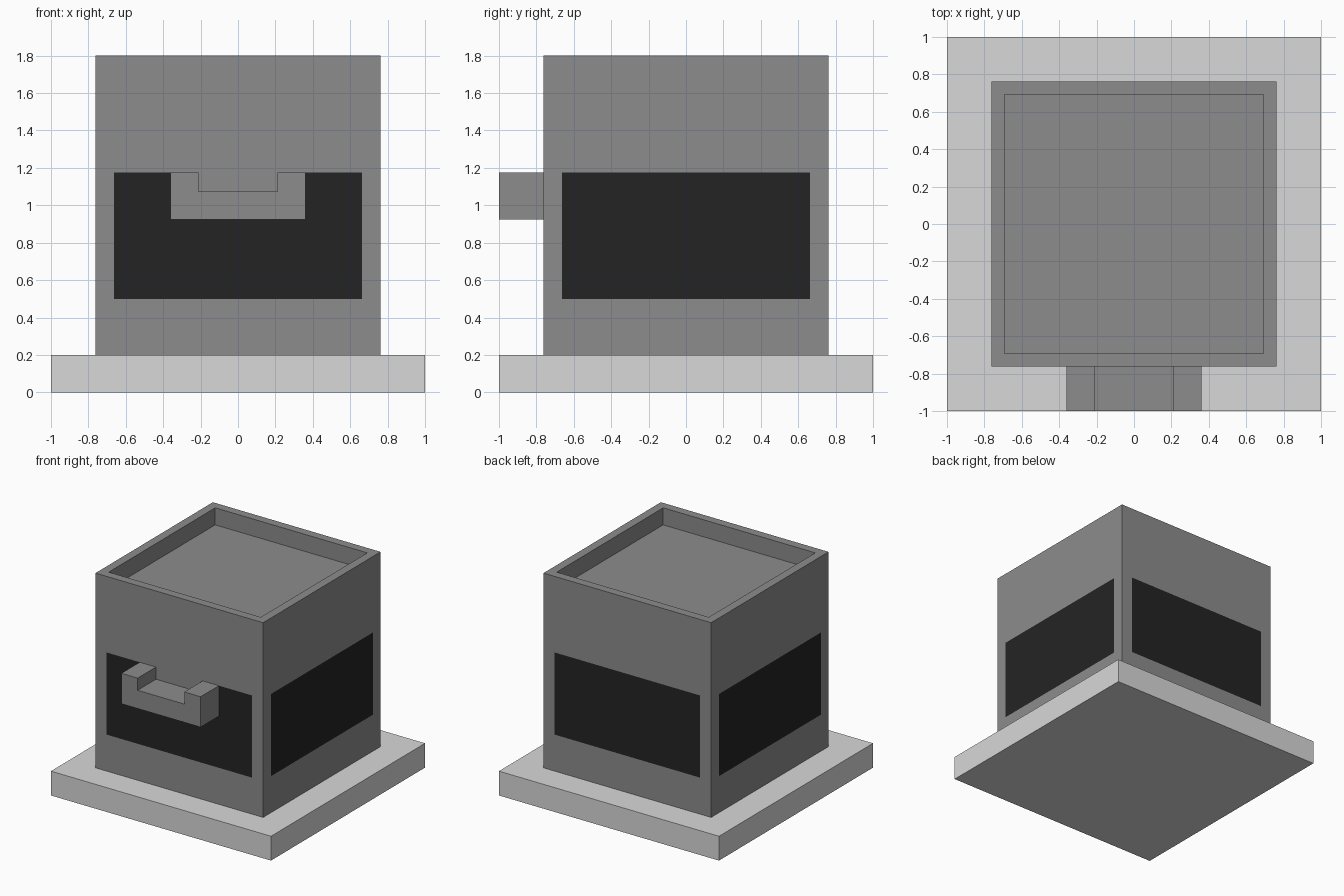
import bpy, bmesh
from mathutils import Vector

if "Cube" in bpy.data.objects:
    bpy.data.objects.remove(bpy.data.objects["Cube"])


def material(name, value):
    m = bpy.data.materials.new(name)
    m.diffuse_color = (value, value, value, 1)
    m.use_nodes = True
    m.node_tree.nodes["Principled BSDF"].inputs["Base Color"].default_value = m.diffuse_color
    return m


light = material("light grey", 0.69)
grey = material("mid grey", 0.265)
dark = material("near black", 0.0175)


def finish(bm, name, mats):
    bmesh.ops.recalc_face_normals(bm, faces=bm.faces[:])
    me = bpy.data.meshes.new(name)
    bm.to_mesh(me)
    bm.free()
    for m in mats:
        me.materials.append(m)
    ob = bpy.data.objects.new(name, me)
    bpy.context.collection.objects.link(ob)
    return ob


def box(size, z0):
    bm = bmesh.new()
    bmesh.ops.create_cube(bm, size=1)
    for v in bm.verts:
        v.co = Vector((v.co.x * size[0], v.co.y * size[1], (v.co.z + 0.5) * size[2] + z0))
    return bm


# Base slab
finish(box((2, 2, 0.2), 0), "base", [light])

# Body with a sunken top
H, P = 0.762, 0.662
bm = box((2 * H, 2 * H, 1.6), 0.2)
bm.normal_update()
top = max(bm.faces, key=lambda f: f.calc_center_median().z)
bmesh.ops.inset_individual(bm, faces=[top], thickness=H - P)
pit = bmesh.ops.extrude_discrete_faces(bm, faces=[top])["faces"][0]
bmesh.ops.translate(bm, verts=pit.verts[:], vec=(0, 0, -0.14))

# Cut the walls so the dark bands can be coloured by rule
cuts = [((s * P, 0, 0), (1, 0, 0)) for s in (-1, 1)]
cuts += [((0, s * P, 0), (0, 1, 0)) for s in (-1, 1)]
cuts += [((s * 0.36, 0, 0), (1, 0, 0)) for s in (-1, 1)]
cuts += [((0, 0, z), (0, 0, 1)) for z in (0.5, 0.925, 1.175)]
for co, no in cuts:
    bmesh.ops.bisect_plane(bm, geom=bm.verts[:] + bm.edges[:] + bm.faces[:],
                           dist=1e-5, plane_co=co, plane_no=no)
for f in bm.faces:
    c = f.calc_center_median()
    on_wall = max(abs(c.x), abs(c.y)) > H - 0.01
    band = on_wall and min(abs(c.x), abs(c.y)) < P and 0.5 < c.z < 1.175
    behind_handle = c.y < -0.7 and abs(c.x) < 0.36 and c.z > 0.925
    f.material_index = 1 if band and not behind_handle else 0
finish(bm, "body", [grey, dark])

# Notched front handle
bm = bmesh.new()
half = [(0.36, 0.925), (0.36, 1.175), (0.212, 1.175), (0.212, 1.075)]
outline = half + [(-x, z) for x, z in reversed(half)]
face = bm.faces.new([bm.verts.new((x, -1, z)) for x, z in outline])
ext = bmesh.ops.extrude_face_region(bm, geom=[face])
bmesh.ops.translate(bm, vec=(0, 1 - H, 0),
                    verts=[g for g in ext["geom"] if isinstance(g, bmesh.types.BMVert)])
finish(bm, "handle", [grey])
